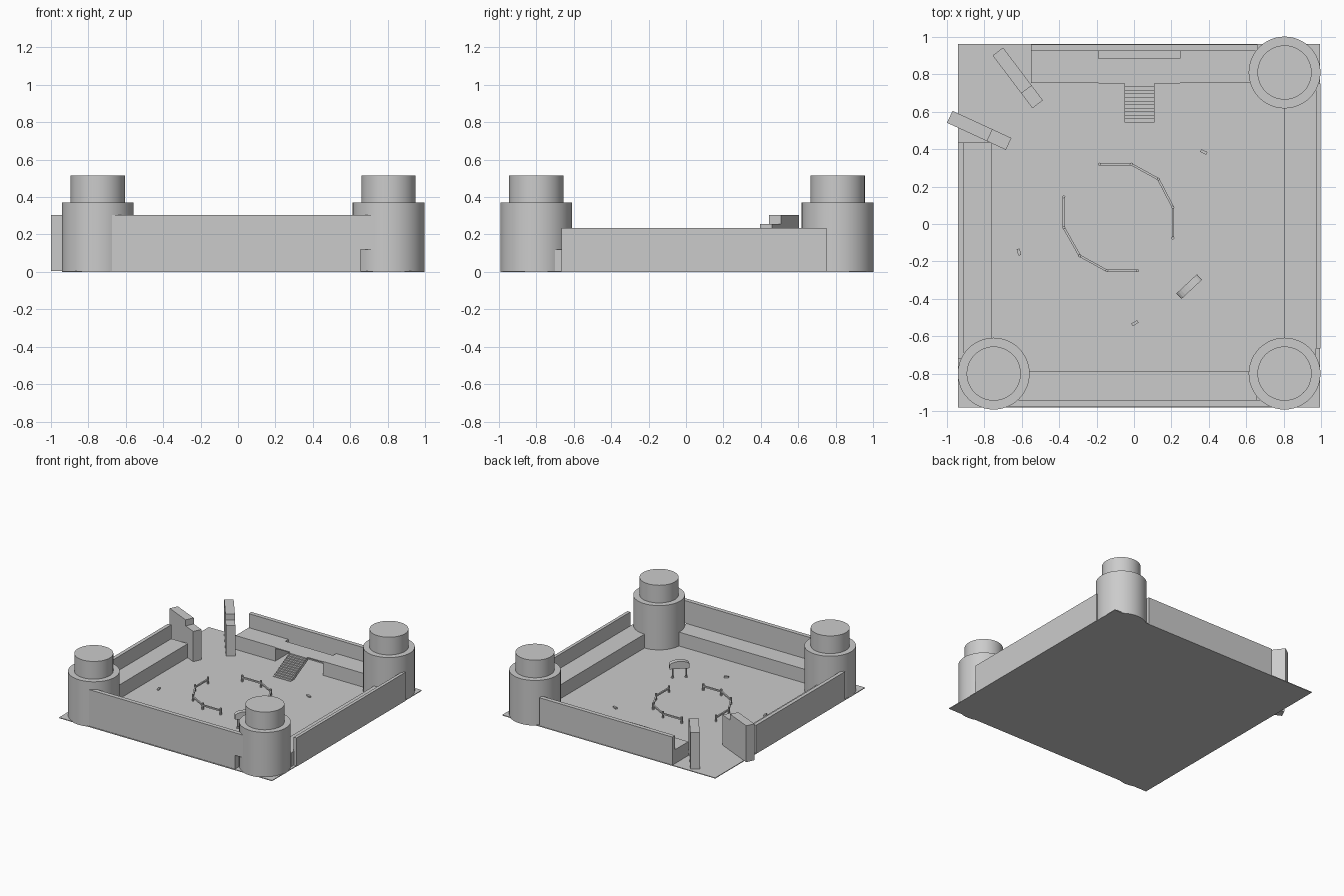
import bpy, bmesh, math
from mathutils import Vector

if "Cube" in bpy.data.objects:
    bpy.data.objects.remove(bpy.data.objects["Cube"])


def make(name, bm):
    me = bpy.data.meshes.new(name)
    bmesh.ops.recalc_face_normals(bm, faces=bm.faces)
    bm.to_mesh(me)
    bm.free()
    ob = bpy.data.objects.new(name, me)
    bpy.context.collection.objects.link(ob)
    return ob


def box(name, x0, x1, y0, y1, z0, z1):
    bm = bmesh.new()
    bmesh.ops.create_cube(bm, size=1)
    for v in bm.verts:
        v.co = ((x0 + x1) / 2 + v.co.x * (x1 - x0),
                (y0 + y1) / 2 + v.co.y * (y1 - y0),
                (z0 + z1) / 2 + v.co.z * (z1 - z0))
    return make(name, bm)


def bar(name, a, b, width, z0, z1):
    """Box lying between two plan points."""
    a, b = Vector(a), Vector(b)
    d = b - a
    ob = box(name, -d.length / 2, d.length / 2, -width / 2, width / 2, z0, z1)
    ob.location = ((a.x + b.x) / 2, (a.y + b.y) / 2, 0)
    ob.rotation_euler.z = math.atan2(d.y, d.x)
    return ob


def cyl(name, x, y, r, z0, z1, n=48):
    bpy.ops.mesh.primitive_cylinder_add(vertices=n, radius=r, depth=z1 - z0,
                                        location=(x, y, (z0 + z1) / 2))
    ob = bpy.context.object
    ob.name = name
    bpy.ops.object.shade_smooth_by_angle()
    return ob


def prism(name, pts, depth):
    """Profile in local x-z, extruded along y and centred."""
    bm = bmesh.new()
    f = bm.faces.new([bm.verts.new((x, -depth / 2, z)) for x, z in pts])
    r = bmesh.ops.extrude_face_region(bm, geom=[f])
    for v in r["geom"]:
        if isinstance(v, bmesh.types.BMVert):
            v.co.y += depth
    return make(name, bm)


DECK = 0.12
LOW = 0.235

# Ground plate
box("ground_plate", -0.94, 0.995, -0.98, 0.963, 0, 0.006)

# Corner towers, each a wide drum with a narrower drum on top
for i, (x, y) in enumerate([(-0.75, -0.80), (0.805, -0.80), (0.805, 0.81)]):
    cyl(f"tower_{i}", x, y, 0.192, 0.0, 0.37)
    cyl(f"tower_top_{i}", x, y, 0.145, 0.37, 0.515)

# Front wall with a small opening beside the right tower
wall = prism("front_wall", [(-0.70, 0), (0.655, 0), (0.655, 0.12), (0.75, 0.12),
                            (0.75, 0.305), (-0.70, 0.305)], 0.035)
wall.location.y = -0.958

# Other outer walls
box("left_wall", -0.94, -0.91, -0.72, 0.435, 0, LOW)
box("right_wall", 0.972, 0.998, -0.665, 0.75, 0, LOW)
box("back_wall", -0.55, 0.66, 0.925, 0.96, 0, LOW)

# Walkways behind the walls
box("front_walkway", -0.65, 0.655, -0.942, -0.785, 0, DECK)
box("left_walkway", -0.912, -0.76, -0.70, 0.435, 0, DECK)
box("right_walkway", 0.803, 0.974, -0.70, 0.75, 0, DECK)
box("back_walkway_left", -0.55, -0.19, 0.755, 0.927, 0, DECK)
box("back_walkway_right", 0.245, 0.70, 0.755, 0.927, 0, DECK)
box("bridge_deck", -0.19, 0.245, 0.75, 0.885, DECK - 0.008, DECK)

# Stairs up to the bridge deck
n = 12
steps = []
for i in range(n):
    y, z = 0.525 + 0.225 * i / n, DECK * (i + 1) / n
    steps += [(y, z - DECK / n), (y, z)]
steps += [(0.75, DECK), (0.75, DECK - 0.025), (0.56, 0)]
stairs = prism("stairs", steps, 0.16)
stairs.rotation_euler.z = math.pi / 2
stairs.location.x = 0.03

# Two open gate leaves, each stepped down at the inner end
for name, a, b, t in [("gate_leaf_left", (-0.985, 0.573), (-0.67, 0.428), 0.68),
                      ("gate_leaf_right", (-0.728, 0.922), (-0.515, 0.64), 0.72)]:
    a, b = Vector(a), Vector(b)
    L = (b - a).length
    leaf = prism(name, [(0, 0.006), (L, 0.006), (L, 0.255), (L * t, 0.255),
                        (L * t, 0.305), (0, 0.305)], 0.07)
    leaf.location = (a.x, a.y, 0)
    leaf.rotation_euler.z = math.atan2(b.y - a.y, b.x - a.x)

# Ring fence in two arcs of posts and rails
arcs = [[(-0.185, 0.32), (-0.015, 0.32), (0.13, 0.24), (0.208, 0.09), (0.208, -0.075)],
        [(-0.375, 0.145), (-0.375, -0.02), (-0.29, -0.17), (-0.145, -0.25), (0.018, -0.25)]]
for k, arc in enumerate(arcs):
    for i, (x, y) in enumerate(arc):
        cyl(f"fence_post_{k}_{i}", x, y, 0.008, 0, 0.06, 8)
        if i:
            bar(f"fence_rail_{k}_{i}", arc[i - 1], (x, y), 0.012, 0.034, 0.046)

# Arched sign on two footed legs
top = [(0.075 * math.cos(a), 0.115 + 0.03 * math.sin(a))
       for a in [math.pi * j / 10 for j in range(11)]]
sign = prism("sign_board", [(-0.075, 0.085), (0.075, 0.085)] + top, 0.04)
sign.location = (0.295, -0.335, 0)
sign.rotation_euler.z = math.radians(43)
for s in (-1, 1):
    x, y = 0.295 + s * 0.037, -0.335 + s * 0.034
    cyl(f"sign_leg_{s}", x, y, 0.006, 0, 0.09, 10)
    cyl(f"sign_foot_{s}", x, y, 0.012, 0, 0.012, 10)

# Loose stones on the yard floor
for i, (x, y, ang) in enumerate([(0.373, 0.385, -25), (-0.615, -0.15, 105), (0.005, -0.53, 30)]):
    stone = box(f"stone_{i}", -0.018, 0.018, -0.008, 0.008, 0, 0.018)
    stone.location = (x, y, 0)
    stone.rotation_euler.z = math.radians(ang)
